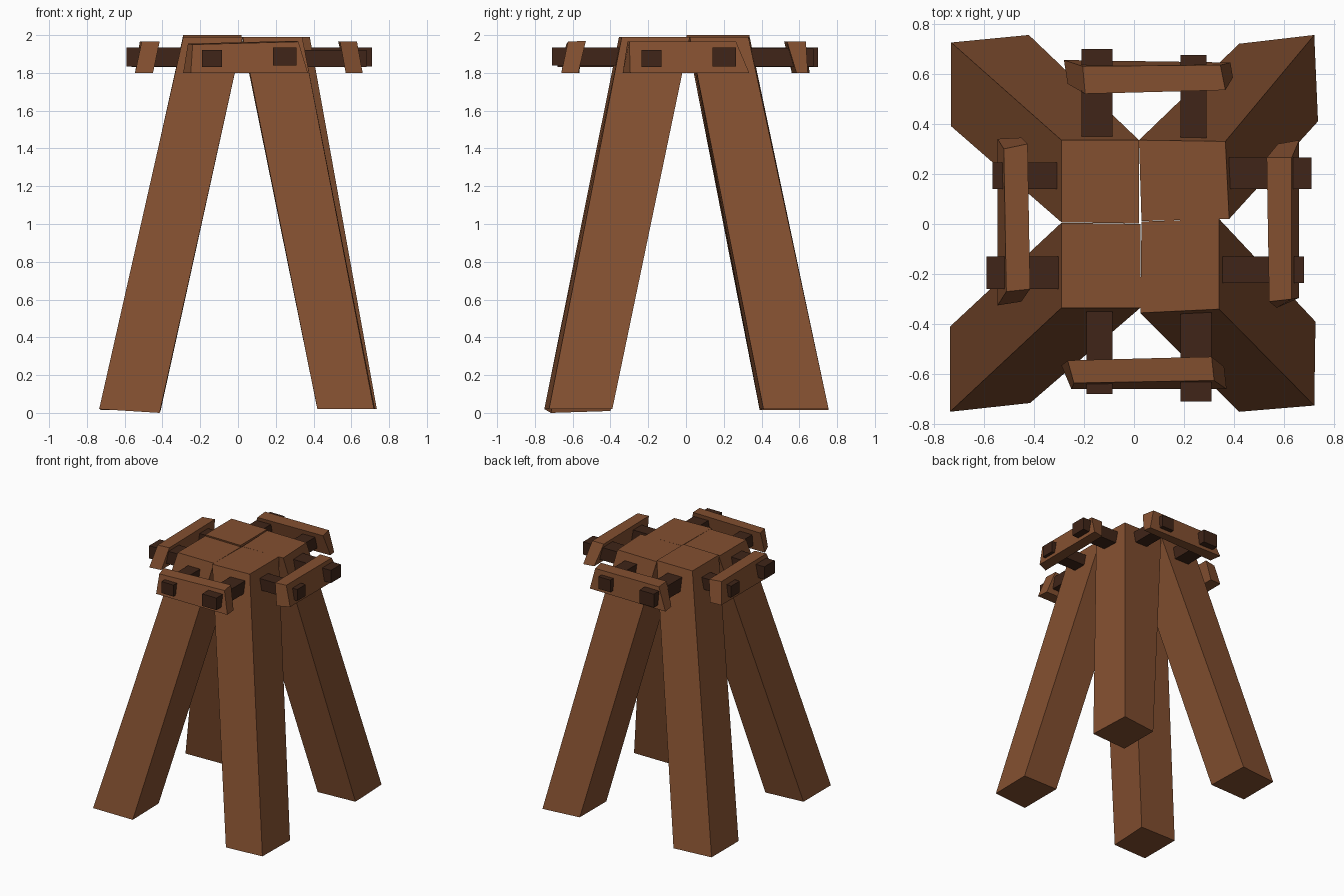
import bpy, bmesh


def material(name, color):
    m = bpy.data.materials.new(name)
    m.diffuse_color = (*color, 1)
    return m


wood = material("wood", (0.23, 0.08, 0.03))
dark = material("dark_wood", (0.05, 0.018, 0.009))


def beam(name, low, high, mat):
    """Skewed box between two four-point ends listed in the same order."""
    me = bpy.data.meshes.new(name)
    bm = bmesh.new()
    a = [bm.verts.new(p) for p in low]
    b = [bm.verts.new(p) for p in high]
    bm.faces.new(a[::-1])
    bm.faces.new(b)
    for i in range(4):
        j = (i + 1) % 4
        bm.faces.new((a[i], a[j], b[j], b[i]))
    bmesh.ops.recalc_face_normals(bm, faces=bm.faces)
    bm.to_mesh(me)
    bm.free()
    me.materials.append(mat)
    bpy.context.collection.objects.link(bpy.data.objects.new(name, me))


def at(z, *pts):
    return [(x, y, z) for x, y in pts]


# Splayed legs, hand-cut so each differs slightly
beam("leg_front_left",
     [(-.735, -.75, .02), (-.415, -.715, 0), (-.41, -.40, .01), (-.735, -.41, .02)],
     at(1.99, (-.29, -.335), (.025, -.335), (.025, 0), (-.29, .005)), wood)
beam("leg_front_right",
     at(.02, (.42, -.75), (.72, -.725), (.725, -.39), (.42, -.39)),
     at(1.99, (.025, -.355), (.34, -.34), (.34, .02), (.03, .01)), wood)
beam("leg_back_right",
     at(.02, (.42, .39), (.735, .41), (.72, .755), (.42, .72)),
     at(1.99, (.03, .012), (.38, .02), (.365, .33), (.02, .335)), wood)
beam("leg_back_left",
     at(.015, (-.73, .39), (-.41, .40), (-.42, .755), (-.73, .725)),
     at(2.0, (-.29, .007), (.02, .002), (.02, .335), (-.29, .335)), wood)

# Tilted rails around the top
beam("rail_front",
     at(1.8, (-.25, -.66), (.37, -.66), (.36, -.57), (-.29, -.565)),
     [(-.24, -.635, 1.95), (.32, -.625, 1.965), (.31, -.53, 1.97), (-.265, -.545, 1.955)], wood)
beam("rail_back",
     at(1.8, (-.265, .56), (.395, .585), (.385, .645), (-.28, .655)),
     at(1.965, (-.195, .52), (.365, .535), (.345, .635), (-.205, .63)), wood)
beam("rail_right",
     at(1.8, (.57, -.335), (.66, -.295), (.66, .335), (.575, .32)),
     at(1.965, (.54, -.31), (.63, -.30), (.63, .265), (.53, .265)), wood)
beam("rail_left",
     at(1.8, (-.545, -.325), (-.45, -.31), (-.45, .345), (-.545, .34)),
     at(1.965, (-.51, -.27), (-.415, -.26), (-.425, .32), (-.52, .30)), wood)

# Pegs from the legs through the rails: x0, x1, y0, y1, z0, z1
pegs = {
    "peg_front_left": (-.19, -.085, -.68, -.32, 1.83, 1.92),
    "peg_front_right": (.185, .31, -.71, -.33, 1.84, 1.935),
    "peg_back_left": (-.21, -.085, .32, .70, 1.83, 1.935),
    "peg_back_right": (.185, .29, .32, .675, 1.835, 1.93),
    "peg_right_front": (.34, .68, -.235, -.13, 1.83, 1.92),
    "peg_right_back": (.35, .71, .14, .265, 1.835, 1.935),
    "peg_left_front": (-.59, -.28, -.26, -.13, 1.835, 1.935),
    "peg_left_back": (-.565, -.28, .14, .245, 1.83, 1.92),
}
for name, (x0, x1, y0, y1, z0, z1) in pegs.items():
    ring = ((x0, y0), (x1, y0), (x1, y1), (x0, y1))
    beam(name, at(z0, *ring), at(z1, *ring), dark)
